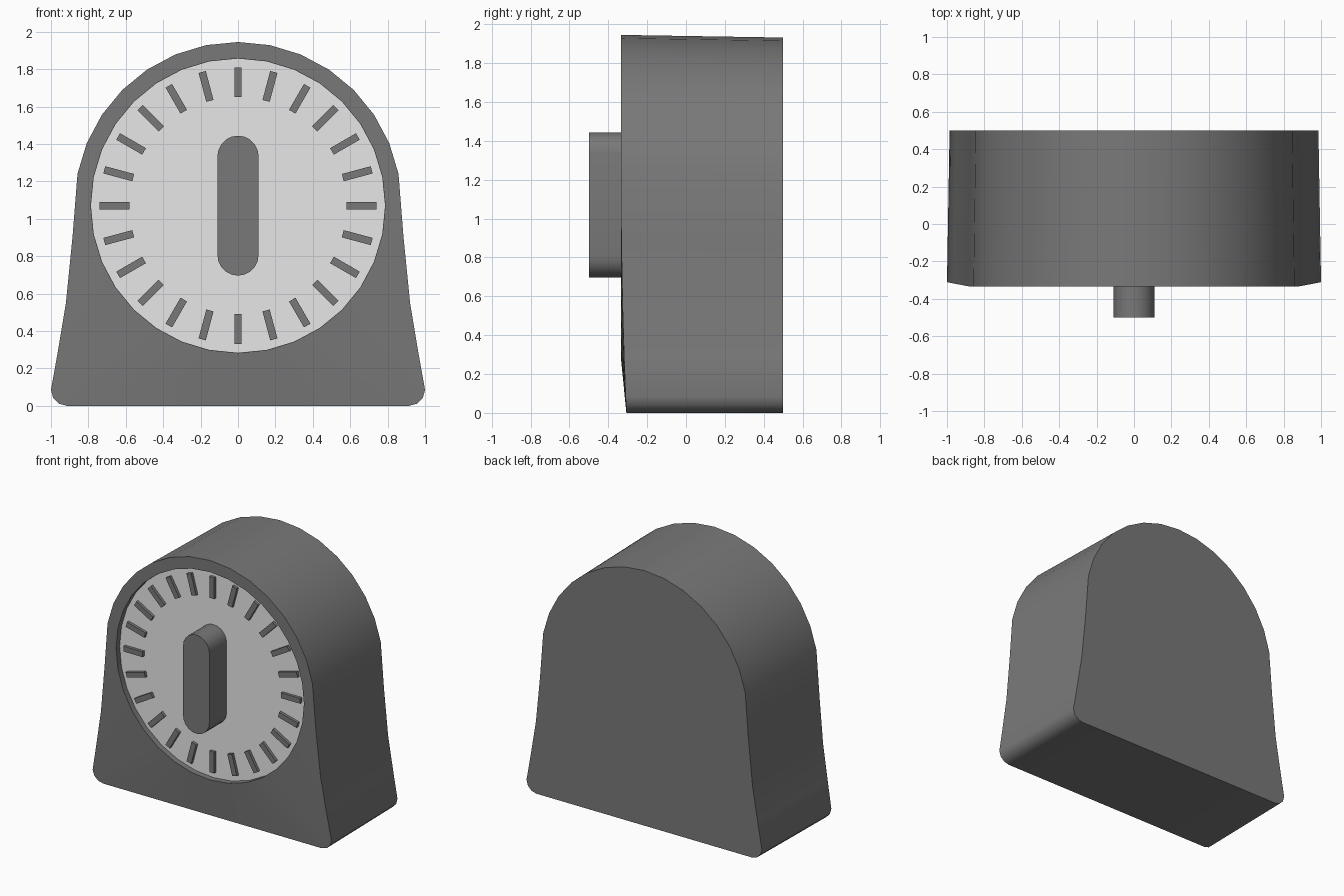
import bpy, bmesh, math
from mathutils import Matrix

if "Cube" in bpy.data.objects:
    bpy.data.objects.remove(bpy.data.objects["Cube"])

CZ = 1.07            # height of the dial centre
FRONT, FLOOR, BACK = -0.335, -0.29, 0.5
N = 32               # sides of the dial


def material(name, v):
    m = bpy.data.materials.new(name)
    m.diffuse_color = (v, v, v, 1)
    m.use_nodes = True
    m.node_tree.nodes["Principled BSDF"].inputs["Base Color"].default_value = m.diffuse_color
    return m


dark = material("dark grey", 0.19)
light = material("light grey", 0.80)


def finish(bm, name, mat, closed=True):
    if closed:
        bmesh.ops.recalc_face_normals(bm, faces=bm.faces[:])
    me = bpy.data.meshes.new(name)
    bm.to_mesh(me)
    bm.free()
    me.materials.append(mat)
    ob = bpy.data.objects.new(name, me)
    bpy.context.collection.objects.link(ob)
    bpy.ops.object.select_all(action='DESELECT')
    ob.select_set(True)
    bpy.context.view_layer.objects.active = ob
    bpy.ops.object.shade_smooth_by_angle(angle=math.radians(40))
    return ob


def circle(r):
    return [(r * math.sin(2 * math.pi * i / N), CZ + r * math.cos(2 * math.pi * i / N))
            for i in range(N)]


def ring(bm, pts, y_of):
    return [bm.verts.new((x, y_of(z), z)) for x, z in pts]


def bridge(bm, a, b):
    for i in range(len(a)):
        j = (i + 1) % len(a)
        bm.faces.new((a[i], a[j], b[j], b[i]))


# Housing outline: round top, flared sides, rounded feet (right half, then mirrored)
half = circle(0.875)[:8]
half += [(0.885, 0.90), (0.92, 0.55), (0.965, 0.28)]
for a in (0, 30, 60, 90):
    t = math.radians(a)
    half.append((0.915 + 0.085 * math.cos(t), 0.085 - 0.085 * math.sin(t)))
half += [(0.45, 0), (0, 0)]
outline = half + [(-x, z) for x, z in half[-2:0:-1]]

# Housing: front curves back slightly towards the feet, back is a little smaller
bm = bmesh.new()
front = ring(bm, outline, lambda z: FRONT + 0.028 * max(0, (1.24 - z) / 1.24) ** 2)
back = ring(bm, [(x * 0.986, z * 0.993) for x, z in outline], lambda z: BACK)
rim = ring(bm, circle(0.787), lambda z: FRONT)
inner = ring(bm, circle(0.787), lambda z: FLOOR)
bridge(bm, back, front)
bridge(bm, front, rim)
bridge(bm, rim, inner)
bm.faces.new(back)
bm.faces.new(inner[::-1])
finish(bm, "housing", dark)

# Dial face at the bottom of the recess
bm = bmesh.new()
f = bm.faces.new(ring(bm, circle(0.786), lambda z: FLOOR - 0.003))
f.normal_update()
if f.normal.y > 0:
    f.normal_flip()
finish(bm, "dial_face", light, closed=False)

# Raised minute marks around the dial
bm = bmesh.new()
for i in range(24):
    m = (Matrix.Translation((0, FLOOR - 0.01, CZ))
         @ Matrix.Rotation(math.radians(15 * i), 4, 'Y')
         @ Matrix.Translation((0, 0, 0.66))
         @ Matrix.Diagonal((0.04, 0.03, 0.16, 1)))
    bmesh.ops.create_cube(bm, size=1, matrix=m)
finish(bm, "minute_marks", dark)

# Knob: upright bar with round ends
bm = bmesh.new()
R, S = 0.11, 0.264
pts = []
for k in range(2):
    for i in range(11):
        t = math.pi * (k + i / 10)
        pts.append((R * math.cos(t), CZ + (S if k == 0 else -S) + R * math.sin(t)))
a = ring(bm, pts, lambda z: -0.5)
b = ring(bm, pts, lambda z: FLOOR)
bridge(bm, a, b)
bm.faces.new(a)
bm.faces.new(b[::-1])
finish(bm, "knob", dark)
